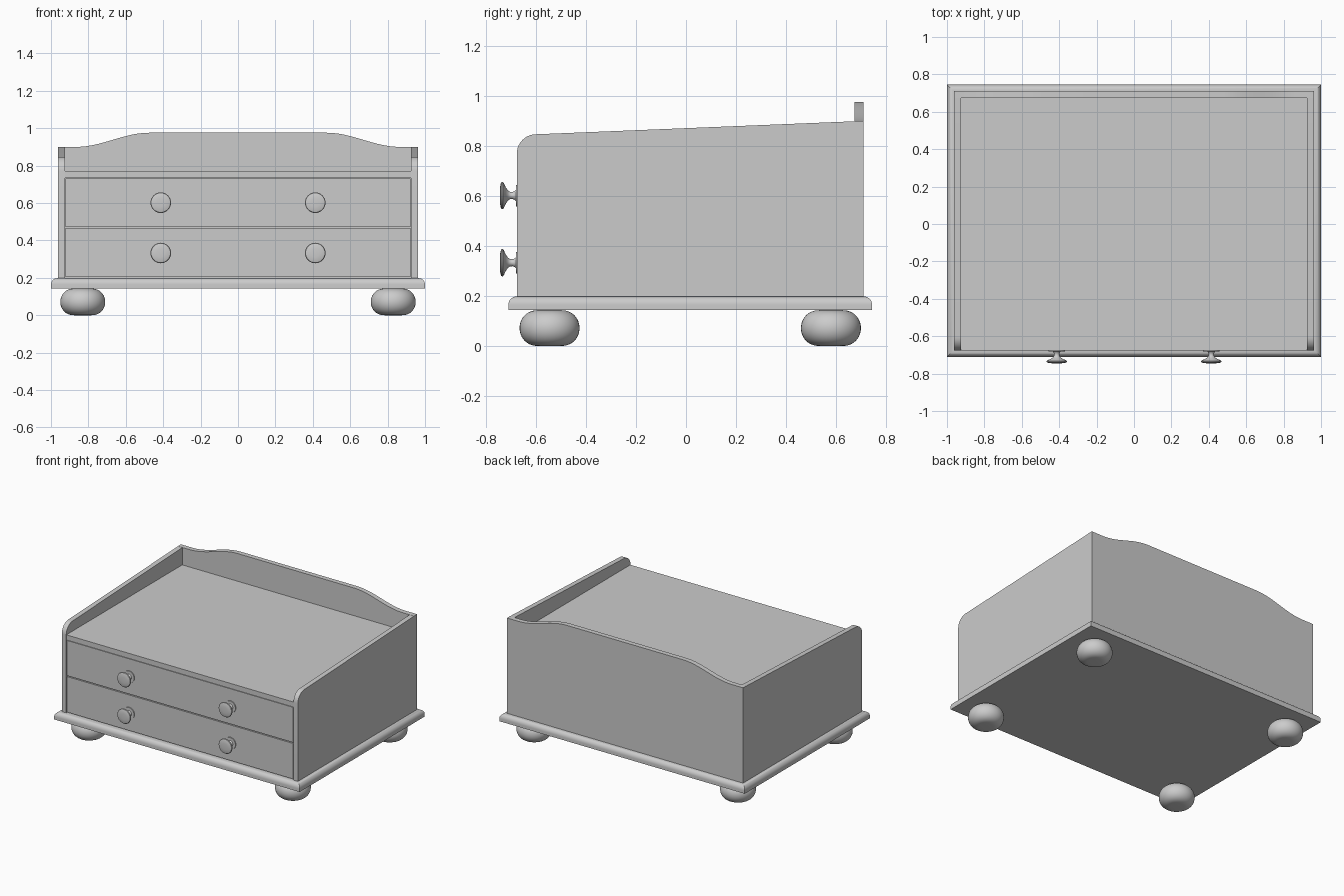
import bpy, bmesh, math
from mathutils import Matrix

if "Cube" in bpy.data.objects:
    bpy.data.objects.remove(bpy.data.objects["Cube"])

mat = bpy.data.materials.new("light grey")
mat.diffuse_color = (0.6, 0.6, 0.6, 1)
mat.use_nodes = True
mat.node_tree.nodes["Principled BSDF"].inputs["Base Color"].default_value = mat.diffuse_color


def finish(name, bm, smooth=False):
    bmesh.ops.recalc_face_normals(bm, faces=bm.faces)
    me = bpy.data.meshes.new(name)
    bm.to_mesh(me)
    bm.free()
    me.materials.append(mat)
    ob = bpy.data.objects.new(name, me)
    bpy.context.collection.objects.link(ob)
    if smooth:
        bpy.ops.object.select_all(action='DESELECT')
        bpy.context.view_layer.objects.active = ob
        ob.select_set(True)
        bpy.ops.object.shade_smooth_by_angle(angle=math.radians(35))
    return ob


def box(name, x0, x1, y0, y1, z0, z1):
    bm = bmesh.new()
    bmesh.ops.create_cube(bm, size=1)
    for v in bm.verts:
        v.co = ((x0 + x1) / 2 + v.co.x * (x1 - x0),
                (y0 + y1) / 2 + v.co.y * (y1 - y0),
                (z0 + z1) / 2 + v.co.z * (z1 - z0))
    return finish(name, bm)


def prism(name, pts, vec):
    """Extrude a closed 3D outline along vec."""
    bm = bmesh.new()
    f = bm.faces.new([bm.verts.new(p) for p in pts])
    r = bmesh.ops.extrude_face_region(bm, geom=[f], use_keep_orig=True)
    bmesh.ops.translate(bm, vec=vec, verts=[e for e in r["geom"] if isinstance(e, bmesh.types.BMVert)])
    return finish(name, bm, True)


def lathe(name, prof, matrix, n=40):
    """Revolve (radius, height) points around local z."""
    bm = bmesh.new()
    vs = [bm.verts.new((r, 0, h)) for r, h in prof]
    es = [bm.edges.new(p) for p in zip(vs, vs[1:])]
    bmesh.ops.spin(bm, geom=vs + es, cent=(0, 0, 0), axis=(0, 0, 1), angle=2 * math.pi, steps=n)
    bmesh.ops.remove_doubles(bm, verts=bm.verts, dist=1e-5)
    bmesh.ops.transform(bm, matrix=matrix, verts=bm.verts)
    return finish(name, bm, True)


FRONT, BACK, PANEL = -0.677, 0.71, 0.674   # body front, body back, back panel's inner face
OUT, INN = 0.962, 0.926                    # outer and inner faces of the sides

# Plinth with a rounded upper edge
bm = bmesh.new()
rows = [(0, 0.143)] + [(0.033 * (1 - math.cos(a)), 0.164 + 0.034 * math.sin(a))
                       for a in (i * math.pi / 16 for i in range(9))]
rings = [[bm.verts.new(p) for p in ((-1 + d, -0.711 + d, z), (1 - d, -0.711 + d, z),
                                    (1 - d, 0.745 - d, z), (-1 + d, 0.745 - d, z))] for d, z in rows]
for a, b in zip(rings, rings[1:]):
    for i in range(4):
        j = (i + 1) % 4
        bm.faces.new((a[i], a[j], b[j], b[i]))
bm.faces.new(rings[0])
bm.faces.new(rings[-1])
finish("plinth", bm, True)

# Bun feet
foot = [(0, 0)]
for i in range(25):
    a = -math.pi / 2 + math.pi * i / 24
    foot.append((0.045 + 0.075 * max(math.cos(a), 0) ** 0.9, 0.0715 * (1 + math.sin(a))))
foot.append((0, 0.143))
for x in (-0.83, 0.83):
    for y, side in ((-0.546, "front"), (0.58, "back")):
        lathe(side + "_foot", foot, Matrix.Translation((x, y, 0)))

# Sides: sloping top, rounded front corner
R = 0.077
side = [(PANEL, 0.197), (FRONT, 0.197)]
side += [(FRONT + R - R * math.cos(a), 0.77 + R * math.sin(a)) for a in (i * math.pi / 20 for i in range(11))]
side.append((PANEL, 0.899))
for x in (-OUT, INN):
    prism("side_panel", [(x, y, z) for y, z in side], (OUT - INN, 0, 0))

# Back panel with a raised curved crest
crest = [(-OUT, 0.9)]
for i in range(25):
    t = i / 24
    crest.append((-0.87 + 0.40 * t, 0.9 + 0.076 * (0.5 - 0.5 * math.cos(math.pi * t))))
outline = [(-OUT, 0.197)] + crest + [(-x, z) for x, z in reversed(crest)] + [(OUT, 0.197)]
prism("back_panel", [(x, PANEL, z) for x, z in outline], (0, BACK - PANEL, 0))

# Top board and drawers, with narrow gaps between
box("top_board", -INN, INN, FRONT + 0.002, PANEL, 0.735, 0.772)
G = 0.004
for name, z0, z1 in (("lower_drawer", 0.204, 0.466), ("upper_drawer", 0.473, 0.732)):
    box(name, -INN + G, INN - G, FRONT + 0.002, PANEL - 0.05, z0, z1)

# Knobs: base plate, slim neck, flared head
knob = [(0, -0.003), (0.043, -0.003), (0.043, 0.004), (0.022, 0.004), (0.017, 0.009),
        (0.014, 0.018), (0.015, 0.028), (0.021, 0.036), (0.034, 0.045), (0.048, 0.051),
        (0.054, 0.055), (0.055, 0.059), (0.052, 0.063), (0.042, 0.066), (0.022, 0.068), (0, 0.068)]
for x in (-0.413, 0.413):
    for z in (0.333, 0.602):
        lathe("drawer_knob", knob, Matrix.Translation((x, FRONT, z)) @ Matrix.Rotation(math.pi / 2, 4, 'X'), 32)
